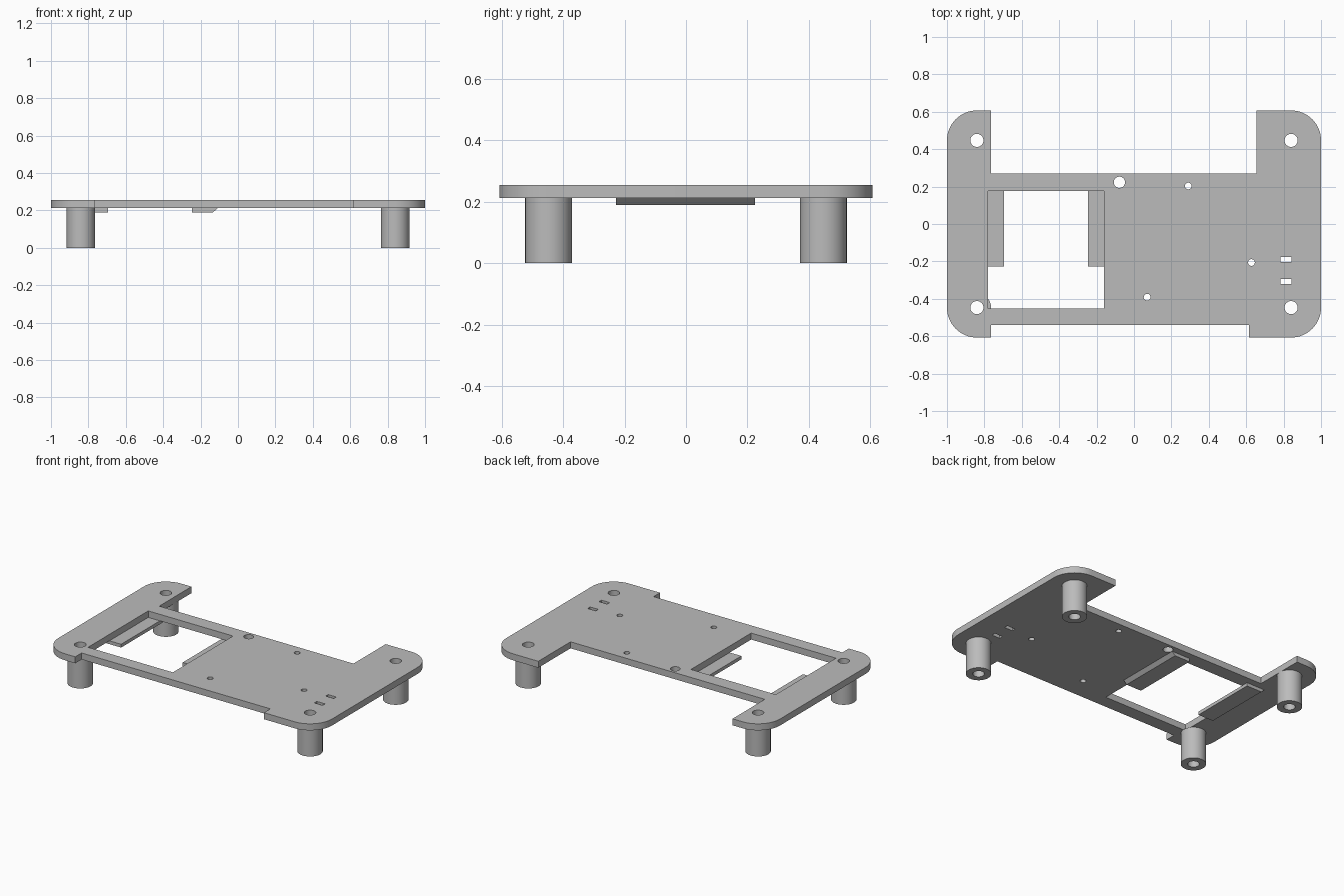
import bpy, bmesh, math

cube = bpy.data.objects.get("Cube")
if cube:
    bpy.data.objects.remove(cube, do_unlink=True)

# One grey plastic for the whole bracket
grey = bpy.data.materials.new("grey plastic")
grey.use_nodes = True
GREY = (0.5, 0.5, 0.5, 1)
grey.diffuse_color = GREY
grey.node_tree.nodes["Principled BSDF"].inputs["Base Color"].default_value = GREY

PLATE_BOTTOM, PLATE_TOP = 0.212, 0.255
LEG_X, LEG_Y = 0.84, 0.447


def arc(cx, cy, r, start, end, steps):
    return [(cx + r * math.cos(math.radians(start + (end - start) * i / steps)),
             cy + r * math.sin(math.radians(start + (end - start) * i / steps)))
            for i in range(steps + 1)]


def circle(cx, cy, r, steps=48):
    return arc(cx, cy, r, 0, 360, steps)[:-1]


def rect(x0, x1, y0, y1):
    return [(x0, y0), (x1, y0), (x1, y1), (x0, y1)]


def finish(obj):
    obj.data.materials.clear()
    obj.data.materials.append(grey)
    bpy.ops.object.select_all(action='DESELECT')
    obj.select_set(True)
    bpy.context.view_layer.objects.active = obj
    bpy.ops.object.shade_smooth_by_angle(angle=math.radians(30))


def extruded(name, loops, z0, z1):
    """Fill an outline with inner holes and extrude it upwards."""
    curve = bpy.data.curves.new(name, 'CURVE')
    curve.dimensions = '2D'
    curve.fill_mode = 'BOTH'
    curve.extrude = (z1 - z0) / 2
    for loop in loops:
        spline = curve.splines.new('POLY')
        spline.points.add(len(loop) - 1)
        for point, (x, y) in zip(spline.points, loop):
            point.co = (x, y, 0, 1)
        spline.use_cyclic_u = True
    temp = bpy.data.objects.new(name + " outline", curve)
    bpy.context.collection.objects.link(temp)
    graph = bpy.context.evaluated_depsgraph_get()
    mesh = bpy.data.meshes.new_from_object(temp.evaluated_get(graph))
    bpy.data.objects.remove(temp, do_unlink=True)
    bm = bmesh.new()
    bm.from_mesh(mesh)
    bmesh.ops.remove_doubles(bm, verts=bm.verts, dist=0.0002)
    bmesh.ops.translate(bm, verts=bm.verts, vec=(0, 0, (z0 + z1) / 2))
    bmesh.ops.recalc_face_normals(bm, faces=bm.faces)
    bm.to_mesh(mesh)
    bm.free()
    obj = bpy.data.objects.new(name, mesh)
    bpy.context.collection.objects.link(obj)
    finish(obj)


# Plate outline: rounded outer corners, notched long sides
W, D, R = 1.0, 0.607, 0.16
outline = (arc(R - W, R - D, R, 180, 270, 16)
           + [(-0.765, -D), (-0.765, -0.54), (0.615, -0.54), (0.615, -D)]
           + arc(W - R, R - D, R, 270, 360, 16)
           + arc(W - R, D - R, R, 0, 90, 16)
           + [(0.655, D), (0.655, 0.27), (-0.765, 0.27), (-0.765, D)]
           + arc(R - W, D - R, R, 90, 180, 16))

# Window, cable slots and drilled holes
cutouts = [rect(-0.78, -0.16, -0.452, 0.177),
           rect(0.782, 0.842, -0.202, -0.176),
           rect(0.782, 0.842, -0.32, -0.294),
           circle(-0.078, 0.223, 0.03),
           circle(0.29, 0.203, 0.018),
           circle(0.628, -0.206, 0.018),
           circle(0.07, -0.391, 0.018)]
corners = [(sx * LEG_X, sy * LEG_Y) for sx in (-1, 1) for sy in (-1, 1)]
cutouts += [circle(x, y, 0.035) for x, y in corners]
extruded("plate", [outline] + cutouts, PLATE_BOTTOM, PLATE_TOP)

# Hollow legs under each corner
for x, y in corners:
    name = ("front" if y < 0 else "back") + ("_left" if x > 0 else "_right") + "_leg"
    extruded(name, [circle(x, y, 0.076), circle(x, y, 0.035)], 0, PLATE_BOTTOM)


# Retaining ledges below the window, bevelled on their outer edge
def ledge(name, side):
    middle, z0, z1 = -0.47, 0.19, PLATE_BOTTOM
    profile = [(0.225, z0), (0.337, z0), (0.36, z1), (0.225, z1)]
    bm = bmesh.new()
    verts = [bm.verts.new((middle + side * x, -0.228, z)) for x, z in profile]
    face = bm.faces.new(verts)
    grown = bmesh.ops.extrude_face_region(bm, geom=[face])["geom"]
    moved = [g for g in grown if isinstance(g, bmesh.types.BMVert)]
    bmesh.ops.translate(bm, verts=moved, vec=(0, 0.453, 0))
    bmesh.ops.recalc_face_normals(bm, faces=bm.faces)
    mesh = bpy.data.meshes.new(name)
    bm.to_mesh(mesh)
    bm.free()
    obj = bpy.data.objects.new(name, mesh)
    bpy.context.collection.objects.link(obj)
    finish(obj)


ledge("left_ledge", 1)
ledge("right_ledge", -1)
